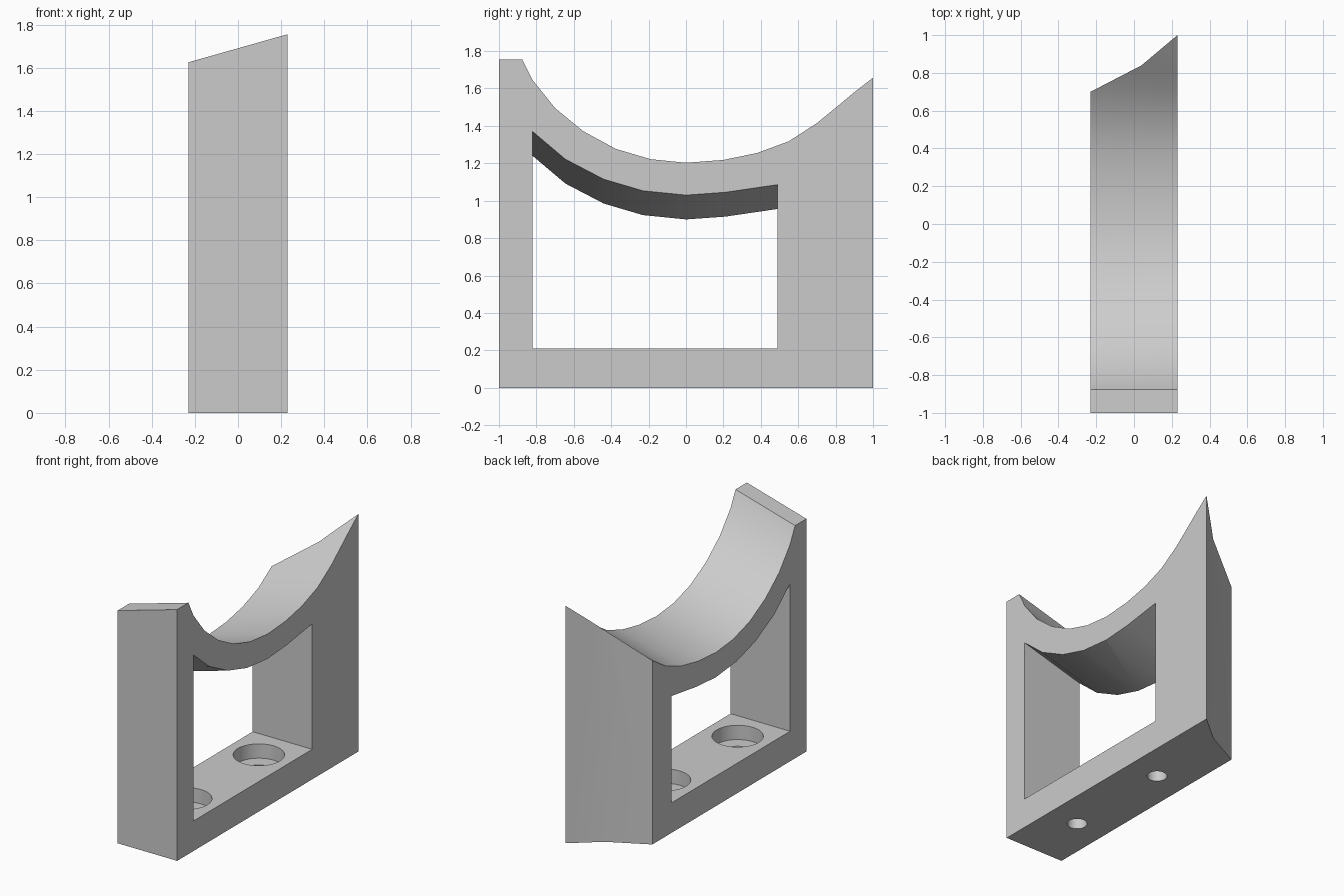
import bpy, bmesh, math

cube = bpy.data.objects.get("Cube")
if cube:
    bpy.data.objects.remove(cube)

HALF = 0.23      # half width of the stand
DROP = 0.13      # how far the saddle falls from +x to -x

grey = bpy.data.materials.new("light grey")
grey.use_nodes = True
colour = (0.6, 0.6, 0.6, 1)
grey.diffuse_color = colour
grey.node_tree.nodes["Principled BSDF"].inputs["Base Color"].default_value = colour


def prism(name, lower, upper):
    """Solid between two matching loops of 3D points."""
    bm = bmesh.new()
    a = [bm.verts.new(p) for p in lower]
    b = [bm.verts.new(p) for p in upper]
    bm.faces.new(a)
    bm.faces.new(b)
    for i in range(len(a)):
        j = (i + 1) % len(a)
        bm.faces.new((a[i], a[j], b[j], b[i]))
    bmesh.ops.recalc_face_normals(bm, faces=bm.faces)
    mesh = bpy.data.meshes.new(name)
    bm.to_mesh(mesh)
    bm.free()
    mesh.materials.append(grey)
    obj = bpy.data.objects.new(name, mesh)
    bpy.context.collection.objects.link(obj)
    return obj


def side_prism(name, base, curve, half):
    """Side profile run across x; the curved part tilts down towards -x."""
    def loop(x):
        fall = DROP * (HALF - x) / (2 * HALF)
        return [(x, y, z) for y, z in base] + [(x, y, z - fall) for y, z in curve]
    return prism(name, loop(-half), loop(half))


def disc(x, y, r, z, n=32):
    return [(x + r * math.cos(math.tau * i / n), y + r * math.sin(math.tau * i / n), z)
            for i in range(n)]


# Body with the curved saddle on top
saddle = [(1, 1.658), (0.9, 1.58), (0.8, 1.497), (0.7, 1.415), (0.55, 1.318), (0.38, 1.255),
          (0.2, 1.218), (0, 1.203), (-0.19, 1.222), (-0.375, 1.277), (-0.55, 1.372),
          (-0.7, 1.495), (-0.82, 1.645), (-0.875, 1.755), (-1, 1.755)]
body = side_prism("saddle_stand", [(-1, 0), (1, 0)], saddle, HALF)

# Window under the saddle
ceiling = [(0.49, 1.086), (0.21, 1.045), (0, 1.03), (-0.23, 1.053), (-0.44, 1.115),
           (-0.645, 1.222), (-0.82, 1.37)]
cutters = [side_prism("window_cutter", [(-0.82, 0.21), (0.49, 0.21)], ceiling, HALF + 0.1)]

# Angled back
plan = [(-0.4, 0.612), (-HALF, 0.7), (0.04, 0.84), (HALF, 1.0), (0.4, 1.15), (0.4, 1.4), (-0.4, 1.4)]
cutters.append(prism("back_cutter", [(x, y, -1) for x, y in plan], [(x, y, 3) for x, y in plan]))

# Two counterbored screw holes in the base
for y in (-0.57, 0.23):
    for name, r, low, high in (("counterbore_cutter", 0.163, 0.11, 0.3),
                               ("screw_hole_cutter", 0.064, -0.1, 0.2)):
        cutters.append(prism(name, disc(0, y, r, low), disc(0, y, r, high)))

bpy.ops.object.select_all(action="DESELECT")
bpy.context.view_layer.objects.active = body
body.select_set(True)
for cutter in cutters:
    mod = body.modifiers.new(cutter.name, "BOOLEAN")
    mod.operation = "DIFFERENCE"
    mod.solver = "EXACT"
    mod.object = cutter
    bpy.ops.object.modifier_apply(modifier=mod.name)
    bpy.data.objects.remove(cutter)

bpy.ops.object.shade_smooth_by_angle(angle=math.radians(30))
